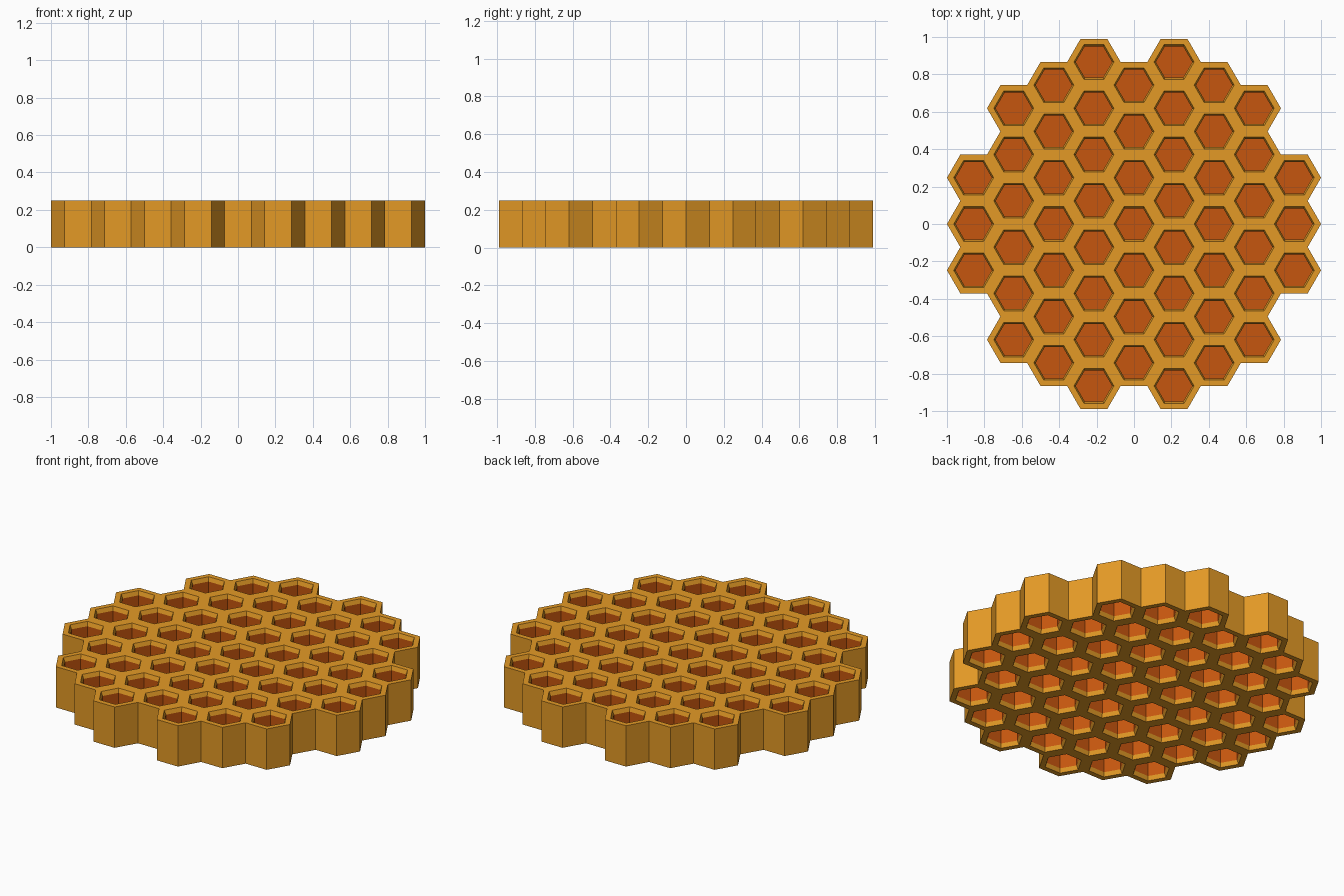
import bpy, bmesh, math

if "Cube" in bpy.data.objects:
    bpy.data.objects.remove(bpy.data.objects["Cube"])

R = 1 / 7                      # outer radius of one hexagonal cell
H = 0.25                       # comb thickness
ROW = math.sqrt(3) * R         # cell spacing along y
RIM_R, CELL_R = 0.107, 0.097   # mouth radius, inner cell radius
LIP = 0.025                    # depth of the tapered wax lip
MEMBRANE = 0.01                # half thickness of the middle floor


def material(name, color):
    m = bpy.data.materials.new(name)
    m.diffuse_color = (*color, 1)
    m.use_nodes = True
    m.node_tree.nodes["Principled BSDF"].inputs["Base Color"].default_value = m.diffuse_color
    return m


def hexagon(bm, cx, cy, r, z):
    return [bm.verts.new((cx + r * math.cos(math.radians(60 * i)),
                          cy + r * math.sin(math.radians(60 * i)), z)) for i in range(6)]


def bridge(bm, a, b, flip):
    for i in range(6):
        j = (i + 1) % 6
        f = [a[i], a[j], b[j], b[i]]
        bm.faces.new(f[::-1] if flip else f)


def finish(bm, name, mat):
    bmesh.ops.remove_doubles(bm, verts=bm.verts, dist=0.0005)
    me = bpy.data.meshes.new(name)
    bm.to_mesh(me)
    bm.free()
    me.materials.append(mat)
    bpy.context.collection.objects.link(bpy.data.objects.new(name, me))


# Cell centres: hexagonal grid clipped to a disc
centres = []
for col in range(-4, 5):
    for k in range(-5, 6):
        x, y = col * 1.5 * R, (k + 0.5 * (col % 2)) * ROW
        if math.hypot(x, y) < 0.93:
            centres.append((x, y))

wax, honey = bmesh.new(), bmesh.new()
for cx, cy in centres:
    # Open cell on both faces: flat rim, tapered lip, deep cell, middle floor
    for top in (True, False):
        s = 1 if top else -1
        z = H if top else 0
        mid = H / 2 + s * MEMBRANE
        outer = hexagon(wax, cx, cy, R, z)
        mouth = hexagon(wax, cx, cy, RIM_R, z)
        lip = hexagon(wax, cx, cy, CELL_R, z - s * LIP)
        bridge(wax, outer, mouth, not top)
        bridge(wax, mouth, lip, not top)
        wall = hexagon(honey, cx, cy, CELL_R, z - s * LIP)
        floor = hexagon(honey, cx, cy, CELL_R, mid)
        bridge(honey, wall, floor, not top)
        honey.faces.new(floor if top else floor[::-1])
    # Outer side walls only where there is no neighbouring cell
    low, high = hexagon(wax, cx, cy, R, 0), hexagon(wax, cx, cy, R, H)
    for i in range(6):
        a = math.radians(60 * i + 30)
        nx, ny = cx + ROW * math.cos(a), cy + ROW * math.sin(a)
        if not any(math.hypot(nx - px, ny - py) < 0.01 for px, py in centres):
            j = (i + 1) % 6
            wax.faces.new([low[i], low[j], high[j], high[i]])
# Drop unused corner points
for bm in (wax, honey):
    bmesh.ops.delete(bm, geom=[v for v in bm.verts if not v.link_faces], context='VERTS')

finish(wax, "wax_comb", material("golden wax", (0.775, 0.323, 0.019)))
finish(honey, "honey_cells", material("dark honey orange", (0.565, 0.093, 0.0044)))
